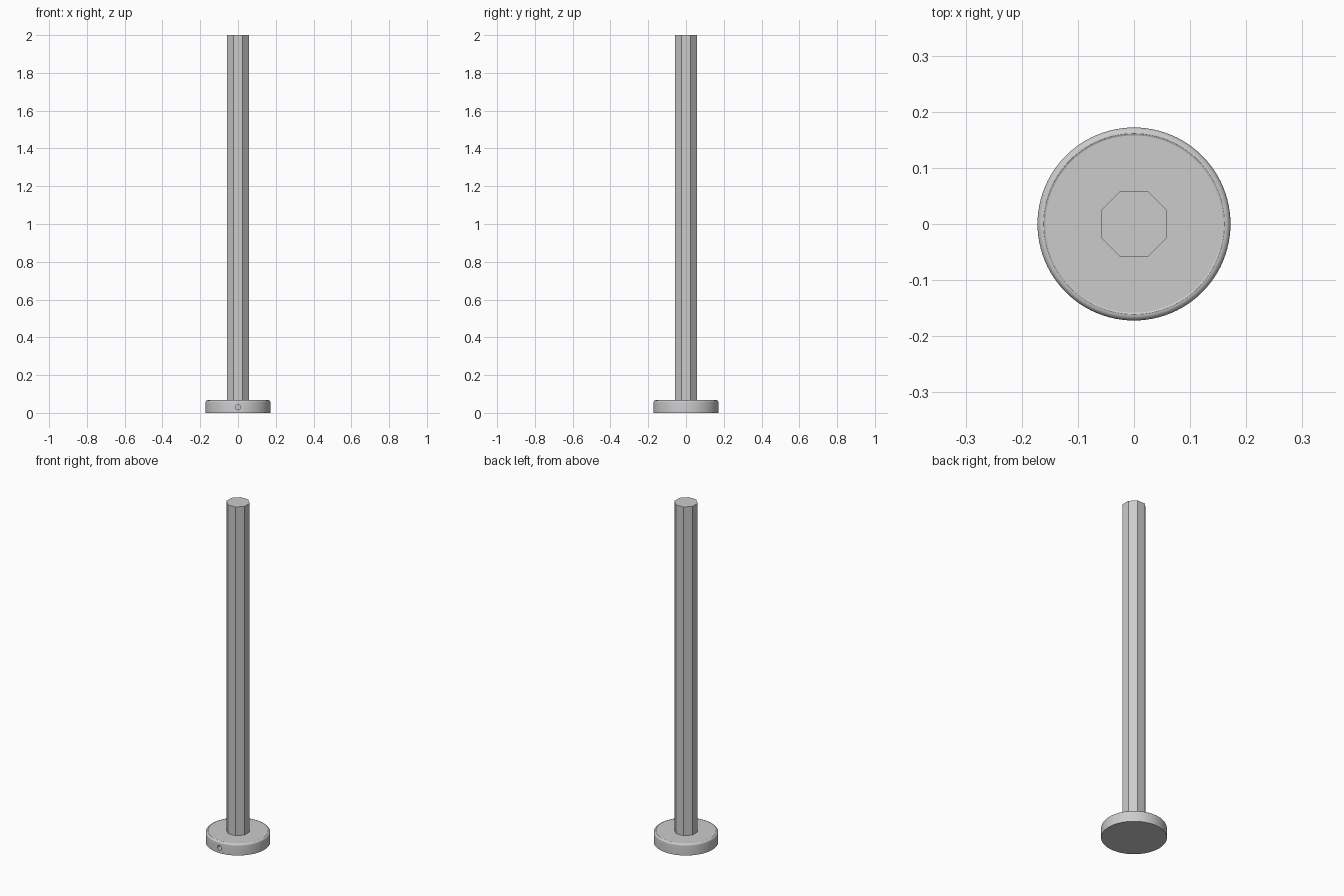
import bpy, bmesh, math
from mathutils import Matrix

if "Cube" in bpy.data.objects:
    bpy.data.objects.remove(bpy.data.objects["Cube"], do_unlink=True)

grey = bpy.data.materials.new("satin grey metal")
grey.use_nodes = True
colour = (0.6, 0.6, 0.6, 1)
grey.diffuse_color = colour
grey.node_tree.nodes["Principled BSDF"].inputs["Base Color"].default_value = colour


def make_object(name, bm):
    bmesh.ops.recalc_face_normals(bm, faces=bm.faces)
    mesh = bpy.data.meshes.new(name)
    bm.to_mesh(mesh)
    bm.free()
    mesh.materials.append(grey)
    obj = bpy.data.objects.new(name, mesh)
    bpy.context.collection.objects.link(obj)
    return obj


def prism(name, radius, depth, sides, matrix):
    bm = bmesh.new()
    bmesh.ops.create_cone(bm, cap_ends=True, segments=sides, radius1=radius,
                          radius2=radius, depth=depth, matrix=matrix)
    return make_object(name, bm)


# Round base: straight wall, rounded shoulder, fine step to the flat top
R, H, ROUND, STEP = 0.172, 0.067, 0.011, 0.0015
profile = [(0, 0), (R, 0)]
for i in range(7):
    a = math.radians(15 * i)
    profile.append((R - ROUND + ROUND * math.cos(a), H - ROUND + ROUND * math.sin(a)))
profile += [(R - ROUND - 0.003, H - STEP), (0, H - STEP)]

bm = bmesh.new()
points = [bm.verts.new((r, 0, z)) for r, z in profile]
edges = [bm.edges.new(pair) for pair in zip(points, points[1:])]
bmesh.ops.spin(bm, geom=points + edges, axis=(0, 0, 1), cent=(0, 0, 0),
               angle=math.tau, steps=96)
bmesh.ops.remove_doubles(bm, verts=bm.verts, dist=0.0001)
base = make_object("base", bm)

# Small set-screw hole in the front of the base
cutter = prism("screw_hole_cutter", 0.013, 0.06, 24,
               Matrix.Translation((0, -R, 0.031)) @ Matrix.Rotation(math.pi / 2, 4, 'X'))
cutter.hide_render = True
cutter.hide_set(True)
hole = base.modifiers.new("screw hole", 'BOOLEAN')
hole.operation = 'DIFFERENCE'
hole.solver = 'EXACT'
hole.object = cutter
bpy.context.view_layer.objects.active = base
base.select_set(True)
bpy.ops.object.modifier_apply(modifier=hole.name)
bpy.data.objects.remove(cutter, do_unlink=True)
bpy.ops.object.shade_smooth_by_angle(angle=math.radians(25))

# Tall octagonal post, flats facing front, back and sides
FLAT, TOP = 0.059, 2.0
FOOT = H - 0.01
prism("post", FLAT / math.cos(math.pi / 8), TOP - FOOT, 8,
      Matrix.Translation((0, 0, (TOP + FOOT) / 2)) @ Matrix.Rotation(math.pi / 8, 4, 'Z'))
